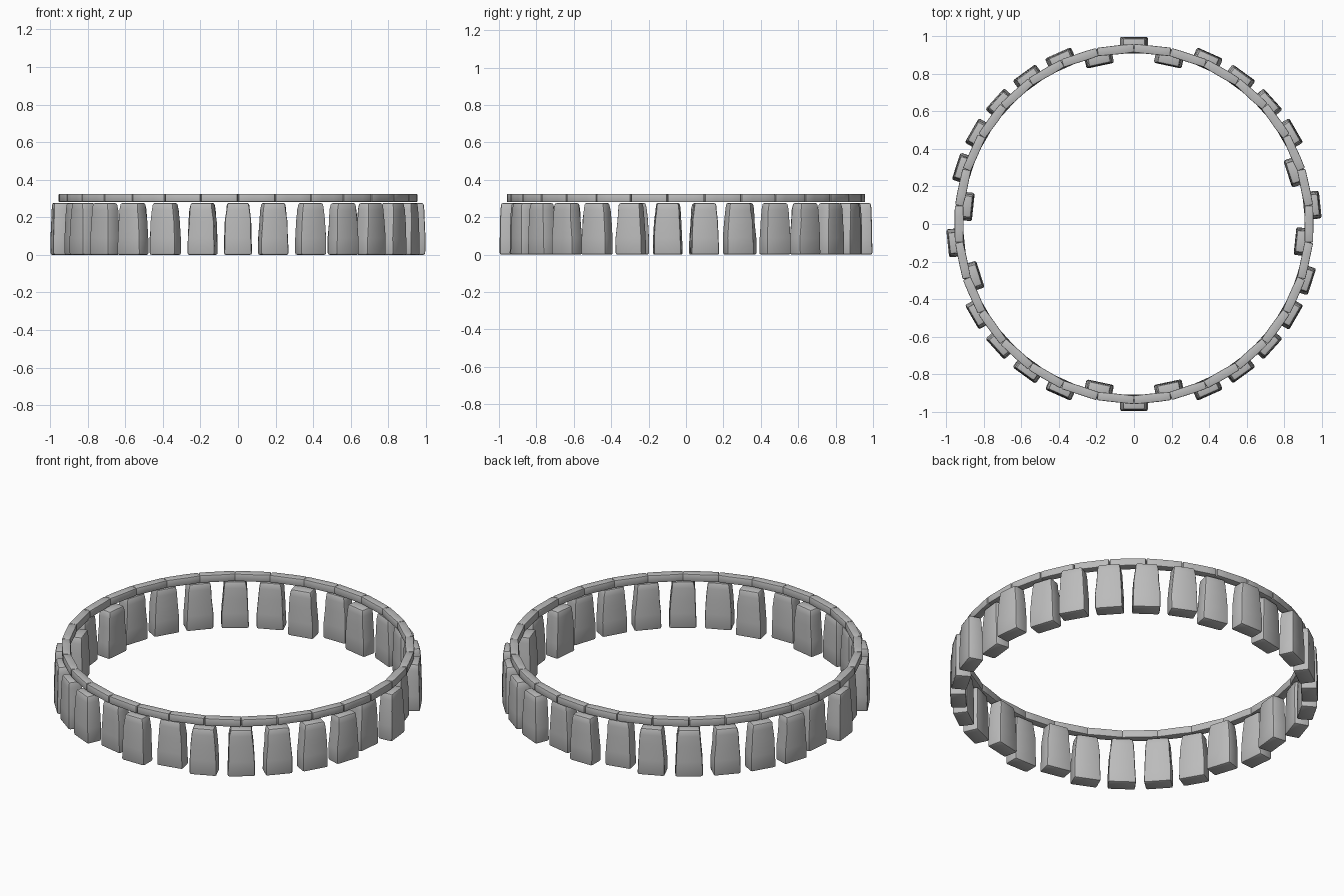
import bpy, bmesh, math, random
from mathutils import Matrix, Vector

random.seed(4)
if "Cube" in bpy.data.objects:
    bpy.data.objects.remove(bpy.data.objects["Cube"], do_unlink=True)

COUNT = 30
STEP = math.tau / COUNT
INNER = {1, 7, 9, 14, 16, 22, 24, 29}   # uprights standing inside the lintel ring

stone = bpy.data.materials.new("grey_stone")
stone.use_nodes = True
grey = (0.5, 0.5, 0.5, 1)
stone.diffuse_color = grey
stone.node_tree.nodes["Principled BSDF"].inputs["Base Color"].default_value = grey


def finish(bm, name, bevel, radius, angle):
    """Round the long edges, place the block on the circle and make the object."""
    bmesh.ops.recalc_face_normals(bm, faces=bm.faces)
    sharp = [e for e in bm.edges if e.calc_face_angle(0) > math.radians(45)]
    bmesh.ops.bevel(bm, geom=sharp, offset=bevel, segments=2, profile=0.5,
                    affect='EDGES', clamp_overlap=True)
    bm.transform(Matrix.Rotation(angle, 4, 'Z') @ Matrix.Translation((0, -radius, 0)))
    mesh = bpy.data.meshes.new(name)
    bm.to_mesh(mesh)
    bm.free()
    mesh.materials.append(stone)
    obj = bpy.data.objects.new(name, mesh)
    bpy.context.collection.objects.link(obj)
    return obj


def loft(sections):
    """Skin a stack of quads, given as lists of four points, and cap both ends."""
    bm = bmesh.new()
    rings = [[bm.verts.new(p) for p in s] for s in sections]
    for a, b in zip(rings, rings[1:]):
        for i in range(4):
            j = (i + 1) % 4
            bm.faces.new((a[i], a[j], b[j], b[i]))
    bm.faces.new(rings[0][::-1])
    bm.faces.new(rings[-1])
    return bm


def upright(k):
    # height, half width and half thickness up the tapering slab
    profile = [(0, 0.075, 0.044), (0.09, 0.073, 0.044),
               (0.18, 0.068, 0.042), (0.24, 0.063, 0.040), (0.276, 0.058, 0.037)]
    sections = []
    for z, w, d in profile:
        wobble = 0.003 if 0 < z < 0.27 else 0.001
        left, right = (w + random.uniform(-wobble, wobble) for _ in range(2))
        d += random.uniform(-0.001, 0.001)
        sections.append([(-left, -d, z), (right, -d, z), (right, d, z), (-left, d, z)])
    radius = 0.905 if k in INNER else 0.952
    return finish(loft(sections), f"upright_{k + 1}", 0.010, radius, k * STEP)


def lintel(k):
    # slightly waisted beam spanning two uprights
    sections = []
    for x, d in [(-0.0975, 0.022), (-0.035, 0.0235), (0.035, 0.0235), (0.0975, 0.022)]:
        d += random.uniform(-0.0008, 0.0008)
        sections.append([(x, -d, 0.281), (x, d, 0.281), (x, d, 0.325), (x, -d, 0.325)])
    return finish(loft(sections), f"lintel_{k + 1}", 0.005, 0.931, (k + 0.5) * STEP)


parts = [make(k) for make in (upright, lintel) for k in range(COUNT)]

# Soft faces with crisp edges
bpy.ops.object.select_all(action='DESELECT')
for obj in parts:
    obj.select_set(True)
bpy.context.view_layer.objects.active = parts[0]
bpy.ops.object.shade_smooth_by_angle(angle=math.radians(35))
